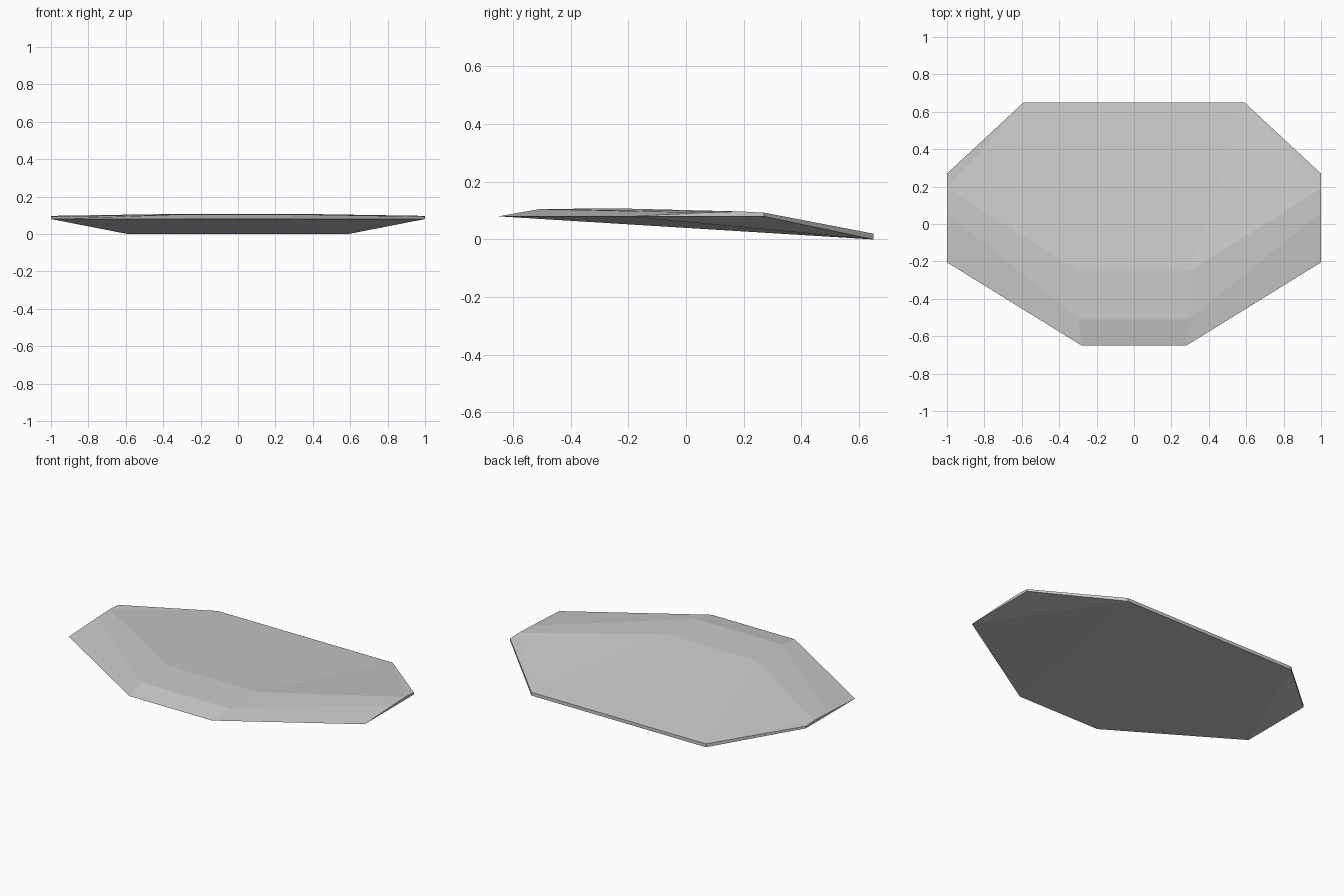
import bpy, bmesh

if "Cube" in bpy.data.objects:
    bpy.data.objects.remove(bpy.data.objects["Cube"])

# Right-hand half of the faceted slab; the left half is mirrored
POINTS = {
    # lower outline
    "A": (0.28, -0.65, 0.08), "B": (1.0, -0.205, 0.08),
    "C": (1.0, 0.27, 0.08), "D": (0.59, 0.65, 0.0),
    # front bevel crease and top plateau crease
    "E": (0.295, -0.51, 0.105), "F": (1.0, 0.06, 0.093),
    "G": (0.30, -0.25, 0.108), "H": (1.0, 0.19, 0.097),
    # upper back rim
    "I": (1.0, 0.27, 0.093), "J": (0.59, 0.65, 0.02),
}
SIDE_FACES = ["ABFE", "EFHG", "GHJ", "HIJ", "ICDJ", "BCIHF", "ADB", "BDC"]
CENTRE_LOOP = "AEGJDA"

bm = bmesh.new()
right = {k: bm.verts.new(p) for k, p in POINTS.items()}
left = {k: bm.verts.new((-p[0], p[1], p[2])) for k, p in POINTS.items()}

# Mirrored facets on both sides
for names in SIDE_FACES:
    bm.faces.new([right[n] for n in names])
    bm.faces.new([left[n] for n in reversed(names)])

# Strips spanning the middle: front bevel, top, back wall and underside
for a, b in zip(CENTRE_LOOP, CENTRE_LOOP[1:]):
    bm.faces.new([left[a], right[a], right[b], left[b]])

bmesh.ops.recalc_face_normals(bm, faces=bm.faces[:])
mesh = bpy.data.meshes.new("faceted_slab")
bm.to_mesh(mesh)
bm.free()

# Plain grey colour
grey = bpy.data.materials.new("light_grey")
grey.diffuse_color = (0.6, 0.6, 0.6, 1.0)
grey.use_nodes = True
grey.node_tree.nodes["Principled BSDF"].inputs["Base Color"].default_value = grey.diffuse_color
mesh.materials.append(grey)

slab = bpy.data.objects.new("faceted_slab", mesh)
bpy.context.collection.objects.link(slab)
